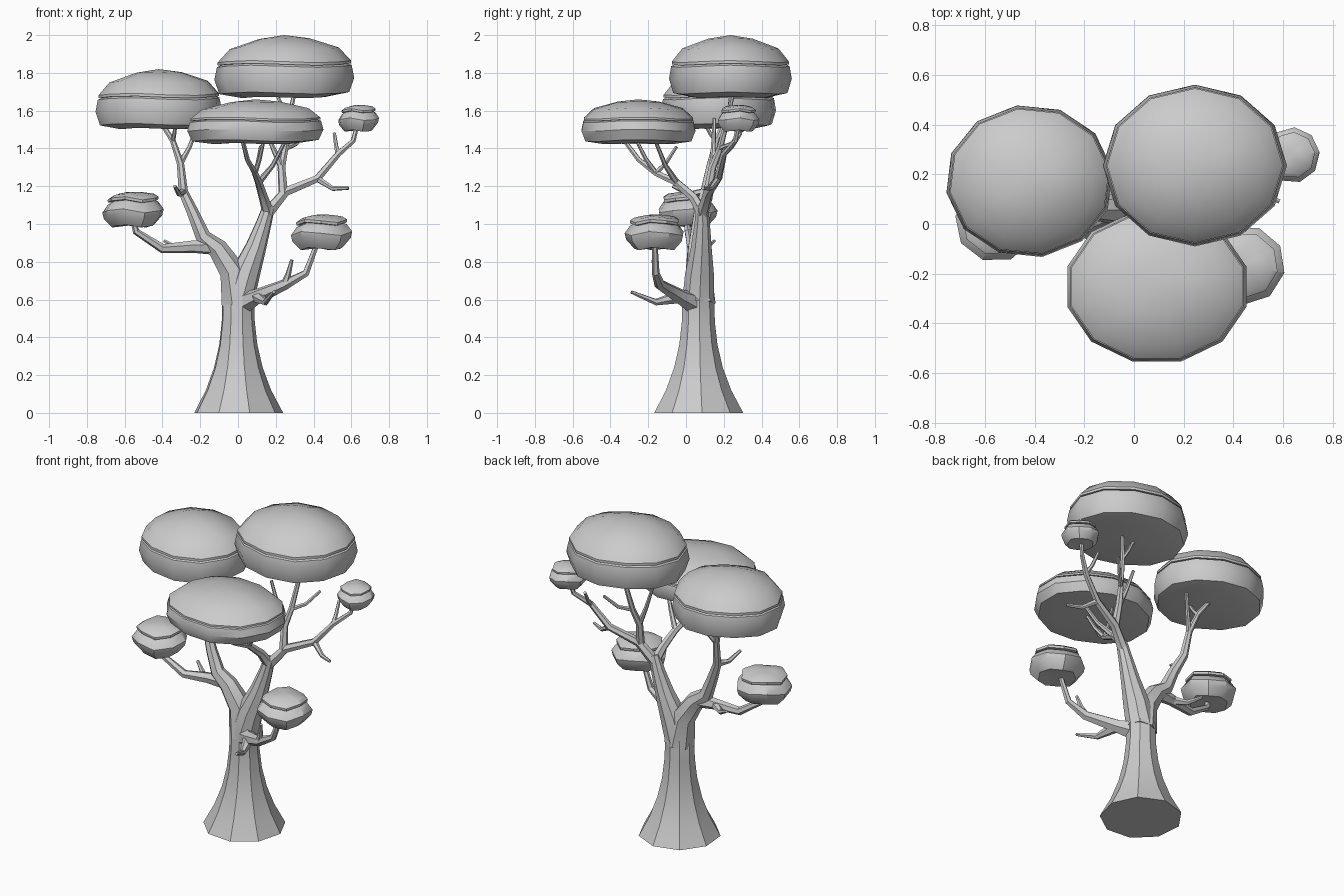
import bpy, bmesh, math
from mathutils import Vector

if "Cube" in bpy.data.objects:
    bpy.data.objects.remove(bpy.data.objects["Cube"])


# Skin a stack of rings, closing both ends with a face or a pole point
def loft(name, rings, angle, poles=None):
    bm = bmesh.new()
    rows = [[bm.verts.new(p) for p in ring] for ring in rings]
    n = len(rows[0])
    for a, b in zip(rows, rows[1:]):
        for i in range(n):
            bm.faces.new((a[i], a[(i + 1) % n], b[(i + 1) % n], b[i]))
    for e, row in enumerate((rows[0], rows[-1])):
        if poles:
            tip = bm.verts.new(poles[e])
            for i in range(n):
                bm.faces.new((row[i], row[(i + 1) % n], tip))
        else:
            bm.faces.new(row)
    bmesh.ops.recalc_face_normals(bm, faces=bm.faces[:])
    mesh = bpy.data.meshes.new(name)
    bm.to_mesh(mesh)
    bm.free()
    obj = bpy.data.objects.new(name, mesh)
    bpy.context.collection.objects.link(obj)
    bpy.ops.object.select_all(action='DESELECT')
    obj.select_set(True)
    bpy.context.view_layer.objects.active = obj
    bpy.ops.object.shade_smooth_by_angle(angle=math.radians(angle))


# Tube along a path with one radius per point
def tube(name, path, radii, sides):
    pts = [Vector(p) for p in path]
    rings, u = [], None
    for i, p in enumerate(pts):
        t = Vector()
        if i > 0:
            t += (p - pts[i - 1]).normalized()
        if i < len(pts) - 1:
            t += (pts[i + 1] - p).normalized()
        t.normalize()
        u = t.orthogonal() if u is None else u - t * u.dot(t)
        u.normalize()
        v = t.cross(u)
        angles = [math.tau * k / sides for k in range(sides)]
        rings.append([p + (u * math.cos(a) + v * math.sin(a)) * radii[i] for a in angles])
    loft(name, rings, 32)
    return pts, radii


# Branch whose radius shrinks by a constant ratio
def branch(name, path, r0, r1=.011, sides=6):
    n = len(path) - 1
    return tube(name, path, [r0 * (r1 / r0) ** (i / n) for i in range(n + 1)], sides)


# Twig leaving a parent at one of its points, with a slight sag at mid length
def twig(name, parent, index, end):
    start, end = parent[0][index], Vector(end)
    knee = start.lerp(end, .5)
    knee.z -= .15 * (end - start).xy.length
    branch(name, (start, knee, end), parent[1][index] * .85, .009)


# Foliage pad: lower skirt rows (radius, height) under a domed cap
def canopy(name, centre, size, skirt, sides, turn, wave):
    base, height = centre[2], size[2]
    lip_r, lip_z = skirt[-1]
    rows = list(skirt)
    for i in (1, 2):
        a = i * math.pi / 6
        rows.append((lip_r * math.cos(a) ** 1.4, lip_z + (1 - lip_z) * math.sin(a)))
    rings = []
    for r, z in rows:
        ring = []
        for k in range(sides):
            a = math.tau * k / sides + turn
            ring.append((centre[0] + size[0] * r * math.cos(a),
                         centre[1] + size[1] * r * math.sin(a),
                         base + z * height + wave * r * math.cos(3 * a)))
        rings.append(ring)
    poles = [(centre[0], centre[1], base + z * height) for z in (.05, 1)]
    loft(name, rings, 35, poles)


# Trunk: flared foot, then the right main bough
foot = [i * .12 for i in range(6)]
bough = [(.04, .07, .74), (.095, .08, .88), (.135, .085, 1), (.165, .085, 1.1)]
tube("trunk", [(0, .064, z) for z in foot] + bough,
     [.086 + .154 * (1 - z / .6) ** 2.4 for z in foot[:-1]] + [.086, .078, .056, .042, .032], 9)

# Left bough and its branches
left = branch("left_bough", [(0, .065, .58), (-.03, .065, .75), (-.11, .06, .87), (-.185, .06, .93),
                             (-.235, .07, 1.05), (-.29, .1, 1.17), (-.305, .13, 1.32),
                             (-.345, .16, 1.44), (-.41, .2, 1.54)], .092, .012, 7)
twig("left_inner_branch", left, 6, (-.21, .22, 1.53))
twig("left_upper_twig", left, 7, (-.33, .1, 1.53))
twig("left_stub", left, 5, (-.335, -.07, 1.2))
low = branch("left_low_branch", [(-.12, .06, .88), (-.24, .05, .88), (-.4, .03, .87),
                                 (-.54, .01, .96), (-.555, 0, 1.02)], .045, .014)
twig("left_low_twig", low, 1, (-.39, .15, .91))

# Low right branch
low = branch("right_low_branch", [(.03, .04, .58), (.1, -.03, .615), (.25, -.14, .68),
                                  (.36, -.16, .74), (.42, -.165, .9)], .06, .014)
twig("right_low_twig", low, 2, (.285, -.175, .81))
twig("right_front_twig", low, 1, (.19, -.29, .64))

# Branches that split from the top of the right bough
front = branch("front_branch", [(.16, .085, 1.06), (.135, .04, 1.14), (.11, -.05, 1.22),
                                (.09, -.16, 1.27), (.05, -.25, 1.34), (.02, -.34, 1.46)], .032)
twig("front_twig_left", front, 3, (.14, -.27, 1.46))
twig("front_twig_right", front, 2, (.26, -.17, 1.46))
twig("front_twig_inner", front, 3, (.12, -.05, 1.41))
right = branch("right_branch", [(.15, .085, 1.05), (.25, .12, 1.17), (.42, .17, 1.24),
                                (.53, .2, 1.37), (.61, .26, 1.44), (.63, .277, 1.52)], .034)
twig("right_side_twig", right, 2, (.585, .09, 1.19))
twig("right_upper_twig", right, 3, (.51, .29, 1.48))
top = branch("top_branch", [(.24, .115, 1.16), (.23, .14, 1.3), (.25, .18, 1.4),
                            (.27, .22, 1.56), (.3, .25, 1.7)], .026)
twig("top_twig_left", top, 1, (.13, .15, 1.56))
twig("top_twig_right", top, 2, (.37, .3, 1.5))
twig("top_twig_upper", top, 3, (.2, .24, 1.7))

# Large foliage pads with an overhanging cap
big = [(.6, 0), (.93, .07), (1, .3), (.965, .5), (.91, .53), (.955, .53), (.955, .575)]
canopy("top_canopy", (.245, .235, 1.67), (.37, .325, .33), big, 12, 0, .006)
canopy("left_canopy", (-.42, .172, 1.505), (.338, .308, .315), big, 12, .15, .006)
canopy("front_canopy", (.092, -.252, 1.425), (.373, .312, .235), big, 12, math.pi / 12, .006)

# Small foliage pads with a pinched neck
small = [(.68, .02), (.95, .28), (1, .46), (.82, .68), (.7, .73), (.82, .74), (.83, .82)]
canopy("left_low_canopy", (-.555, .007, .985), (.165, .16, .185), small, 9, .2, .012)
canopy("right_low_canopy", (.443, -.165, .865), (.165, .16, .185), small, 9, .5, .012)
canopy("right_high_canopy", (.637, .277, 1.49), (.11, .112, .14), small, 9, .1, .008)
